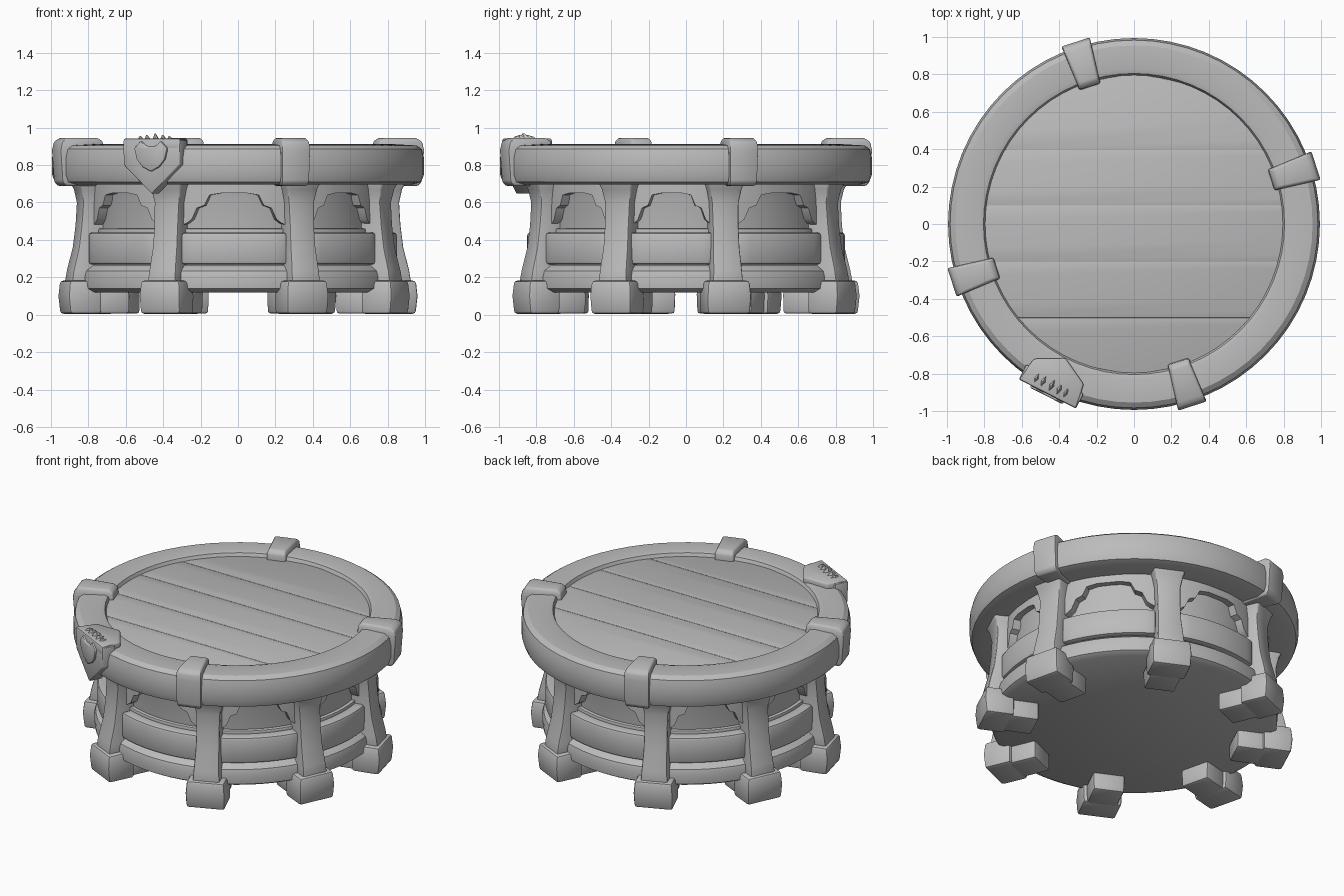
import bpy, bmesh
from math import cos, sin, radians, pi
from mathutils import Vector

cube = bpy.data.objects.get("Cube")
if cube:
    bpy.data.objects.remove(cube, do_unlink=True)

GREY = (0.5, 0.5, 0.5, 1)
stone = bpy.data.materials.new("plain grey")
stone.use_nodes = True
stone.diffuse_color = GREY
stone.node_tree.nodes["Principled BSDF"].inputs["Base Color"].default_value = GREY


def polar(r, deg, t, z):
    """Point at radius r along an angle, shifted sideways by t."""
    a = radians(deg)
    return Vector((r * cos(a) - t * sin(a), r * sin(a) + t * cos(a), z))


def finish(name, bm, bevel=0.0, smooth=40):
    bmesh.ops.remove_doubles(bm, verts=bm.verts, dist=1e-5)
    bmesh.ops.recalc_face_normals(bm, faces=bm.faces)
    if bevel:
        sharp = [e for e in bm.edges if e.is_manifold and e.calc_face_angle(0) > radians(35)]
        bmesh.ops.bevel(bm, geom=sharp, offset=bevel, segments=2, profile=0.5,
                        affect='EDGES', clamp_overlap=True)
        bmesh.ops.recalc_face_normals(bm, faces=bm.faces)
    mesh = bpy.data.meshes.new(name)
    bm.to_mesh(mesh)
    bm.free()
    mesh.materials.append(stone)
    ob = bpy.data.objects.new(name, mesh)
    bpy.context.collection.objects.link(ob)
    bpy.ops.object.select_all(action='DESELECT')
    ob.select_set(True)
    bpy.context.view_layer.objects.active = ob
    bpy.ops.object.shade_smooth_by_angle(angle=radians(smooth))


def skin(name, rings, bevel=0.0):
    """Join matching rings of points into a capped solid."""
    bm = bmesh.new()
    vs = [[bm.verts.new(p) for p in ring] for ring in rings]
    n = len(vs[0])
    for a, b in zip(vs, vs[1:]):
        for i in range(n):
            j = (i + 1) % n
            bm.faces.new((a[i], a[j], b[j], b[i]))
    bm.faces.new(vs[0])
    bm.faces.new(vs[-1])
    finish(name, bm, bevel)


def loft(name, ang, sections, bevel, taper=1.0):
    """Stack of rectangles: z, inner radius, outer radius, half width."""
    rings = [[polar(r0, ang, -w * taper, z), polar(r1, ang, -w, z),
              polar(r1, ang, w, z), polar(r0, ang, w * taper, z)]
             for z, r0, r1, w in sections]
    skin(name, rings, bevel)


def lathe(name, profile, closed, steps=64):
    bm = bmesh.new()
    vs = [bm.verts.new((r, 0, z)) for r, z in profile]
    edges = [bm.edges.new(p) for p in zip(vs, vs[1:])]
    if closed:
        edges.append(bm.edges.new((vs[-1], vs[0])))
    bmesh.ops.spin(bm, geom=vs + edges, cent=(0, 0, 0), axis=(0, 0, 1),
                   angle=2 * pi, steps=steps, use_merge=True)
    finish(name, bm, smooth=32)


def curved_slab(name, stations, r0, r1, top, bevel=0.0):
    """Slab bent round the drum; each station is an angle and a lower height."""
    rings = [[polar(r0, a, 0, low), polar(r1, a, 0, low),
              polar(r1, a, 0, top), polar(r0, a, 0, top)] for a, low in stations]
    skin(name, rings, bevel)


# drum body with a projecting base ledge
lathe("drum_body", [(0, .12), (.83, .12), (.865, .14), (.87, .2), (.86, .235),
                    (.84, .25), (.82, .265), (.77, .27), (.765, .62), (.8, .72),
                    (0, .72)], False)

# table rim
lathe("table_rim", [(.76, .70), (.93, .695), (.98, .71), (.994, .75), (.994, .84),
                    (.983, .885), (.955, .905), (.83, .912), (.805, .905),
                    (.79, .87), (.76, .87)], True)

# plank top: strips cut from a disc, with hairline gaps over a backing
EDGES = [-.8, -.5, -.2, .1, .4, .8]
for i, (y0, y1) in enumerate(zip(EDGES, EDGES[1:])):
    y0, y1 = y0 + .001, y1 - .001
    ys = [y0 + (y1 - y0) * k / 8 for k in range(9)]
    right = [(max(.64 - y * y, 0) ** .5 + .004, y) for y in ys]
    outline = right + [(-x, y) for x, y in reversed(right)]
    skin(f"top_plank_{i + 1}", [[Vector((x, y, z)) for x, y in outline] for z in (.8, .884)],
         bevel=.001)
lathe("top_backing", [(0, .74), (.8, .74), (.8, .88), (0, .88)], False)

# posts, feet and the foot blocks running under the drum
POSTS = [14, 64, 113, 155]
POSTS += [a + 180 for a in POSTS]
for i, a in enumerate(POSTS):
    loft(f"post_{i + 1}", a, [(.15, .72, .94, .085), (.24, .72, .925, .08),
                              (.36, .72, .895, .074), (.48, .72, .88, .072),
                              (.60, .72, .872, .075), (.67, .72, .885, .088),
                              (.72, .72, .91, .105)], .012)
    loft(f"foot_{i + 1}", a, [(.005, .78, .953, .118), (.1, .78, .963, .122),
                              (.182, .78, .955, .115)], .016)
    loft(f"foot_block_{i + 1}", a, [(.006, .62, .82, .095), (.125, .62, .82, .1)], .015)

# bays between posts: a raised stone band, a backing sill and a stepped arch
for i, a in enumerate(POSTS):
    b = POSTS[i + 1] if i < 7 else POSTS[0] + 360
    span = b - a
    band = [(a + span * (.1 + .8 * k / 8), .268) for k in range(9)]
    curved_slab(f"bay_band_{i + 1}", band, .74, .85, .44, .018)
    curved_slab(f"bay_sill_{i + 1}", [(x, .42) for x, _ in band], .74, .79, .46, .006)
    half = [(.06, .47), (.13, .49), (.17, .51), (.21, .57), (.27, .585),
            (.31, .64), (.40, .65)]
    arch = half + [(1 - u, z) for u, z in reversed(half)]
    curved_slab(f"bay_arch_{i + 1}", [(a + span * u, z) for u, z in arch], .74, .815, .73)

# clamps over the rim
for i in range(4):
    loft(f"rim_clamp_{i + 1}", 17.8 + 90 * i,
         [(.688, .80, .99, .072), (.71, .79, 1.01, .078), (.88, .77, 1.022, .08),
          (.925, .775, 1.012, .078), (.945, .80, .98, .07)], .01, taper=.74)

# shield plate with a cap folded over the rim
SHIELD = -117


def upright(name, pts, r0, r1, bevel):
    skin(name, [[polar(r, SHIELD, t, z) for t, z in pts] for r in (r0, r1)], bevel)


def mirrored(pts):
    """Right-hand outline from top to tip, completed on the other side."""
    return pts + [(-t, z) for t, z in reversed(pts) if t]


upright("shield_plate", mirrored([(.172, .935), (.168, .80), (0, .645)]), .93, 1.02, .008)
cap = mirrored([(.172, 1.02), (.15, .885), (0, .805)])
skin("shield_cap", [[polar(r, SHIELD, t, z) for t, r in cap] for z in (.88, .943)], .012)

# low relief leaf on the shield, and small points along its top
upright("shield_leaf", mirrored([(.025, .90), (.06, .93), (.1, .89), (.085, .83),
                                 (.05, .79), (0, .765)]), 1.0, 1.032, .008)
for i, t in enumerate((-.09, -.05, 0, .045, .085)):
    tip = .968 - abs(t) * .15
    rings = [[polar(.965 + s * .045, SHIELD, t + u * .018, .93) for s, u in
              ((-1, 0), (0, 1), (1, 0), (0, -1))],
             [polar(.975 + s * .008, SHIELD, t + u * .004, tip) for s, u in
              ((-1, 0), (0, 1), (1, 0), (0, -1))]]
    skin(f"leaf_point_{i + 1}", rings)
